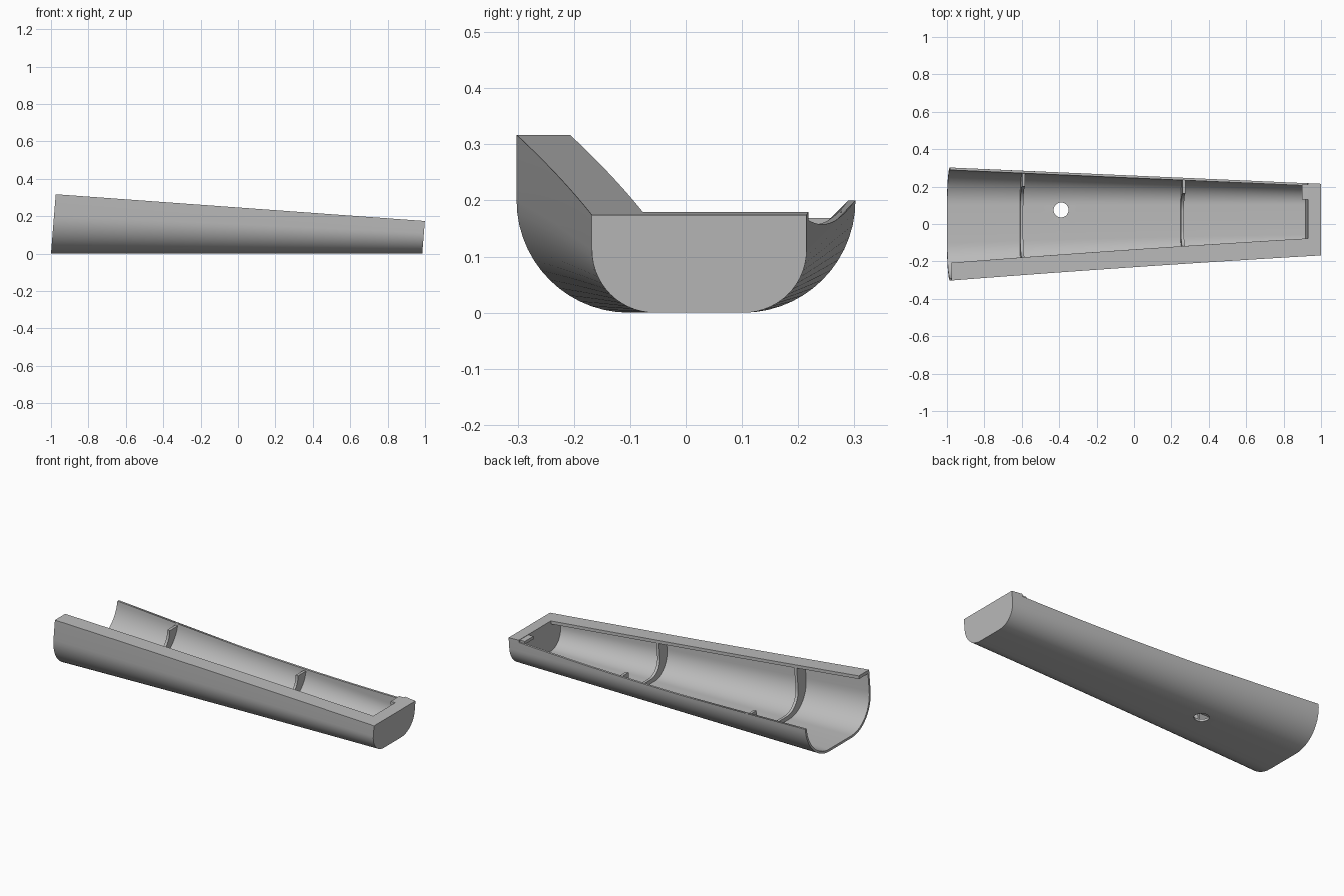
import bpy, bmesh, math

cube = bpy.data.objects.get("Cube")
if cube:
    bpy.data.objects.remove(cube, do_unlink=True)

grey = bpy.data.materials.new("plain_grey")
grey.use_nodes = True
grey.diffuse_color = (0.5, 0.5, 0.5, 1)
grey.node_tree.nodes["Principled BSDF"].inputs["Base Color"].default_value = (0.5, 0.5, 0.5, 1)

WALL = 0.013
FLANGE = 0.018
CAP_START = 0.965


def mix(a, b, t):
    return a + (b - a) * t


# Tapering dimensions along the length, t = 0 wide end, t = 1 narrow end
def front_y(t):
    return mix(-0.302, -0.168, t) + 0.02 * t * (1 - t)


def back_y(t):
    return mix(0.302, 0.215, t)


def radius(t):
    return mix(0.2, 0.112, t)


def front_top(t):
    return mix(0.317, 0.174, t)


def back_top(t):
    return 0.2 - 0.125 * t + 0.092 * t * t


def trough(yf, yb, z0, r, ztf, ztb, n=14):
    """Open U cross-section, from the front rim down and up to the back rim."""
    pts = [(yf, ztf)]
    for cy, start in ((yf + r, math.pi), (yb - r, 1.5 * math.pi)):
        for i in range(n + 1):
            a = start + 0.5 * math.pi * i / n
            pts.append((cy + r * math.cos(a), z0 + r + r * math.sin(a)))
    pts.append((yb, ztb))
    return pts


def inset(t, d, ztf, ztb):
    return trough(front_y(t) + d, back_y(t) - d, d, radius(t) - d, ztf, ztb)


def shell_section(t):
    zf, zb = front_top(t), back_top(t)
    lip = front_y(t) + 0.095
    inner = inset(t, WALL, zf - FLANGE, zb)[::-1]
    return inset(t, 0, zf, zb) + inner + [(lip, zf - FLANGE), (lip, zf)]


def cap_section(t):
    return inset(t, 0, front_top(t), front_top(t))


def rib_section(t):
    zf, zb = front_top(t) - FLANGE / 2, back_top(t) - 0.01
    inner = trough(front_y(t) + 0.09, back_y(t) - 0.085, 0.035,
                   radius(t) * 0.65, zf, zb)
    return inset(t, WALL / 2, zf, zb) + inner[::-1]


def finish(obj):
    obj.data.materials.clear()
    obj.data.materials.append(grey)
    bpy.ops.object.select_all(action="DESELECT")
    obj.select_set(True)
    bpy.context.view_layer.objects.active = obj
    bpy.ops.object.shade_smooth_by_angle(angle=math.radians(30))


def loft(name, section, t0, t1, steps):
    """Closed solid through sections; cuts lean slightly along the length."""
    bm = bmesh.new()
    rings = []
    for i in range(steps + 1):
        t = mix(t0, t1, i / steps)
        rings.append([bm.verts.new((-1 + 1.985 * t + 0.08 * z, y, z))
                      for y, z in section(t)])
    for a, b in zip(rings, rings[1:]):
        for k in range(len(a)):
            j = (k + 1) % len(a)
            bm.faces.new((a[k], a[j], b[j], b[k]))
    bm.faces.new(rings[0][::-1])
    bm.faces.new(rings[-1])
    bmesh.ops.recalc_face_normals(bm, faces=bm.faces)
    mesh = bpy.data.meshes.new(name)
    bm.to_mesh(mesh)
    bm.free()
    obj = bpy.data.objects.new(name, mesh)
    bpy.context.collection.objects.link(obj)
    return obj


# Trough shell with a drain hole through the floor
shell = loft("trough_shell", shell_section, 0, CAP_START, 16)
bpy.ops.mesh.primitive_cylinder_add(vertices=32, radius=0.04, depth=0.1,
                                    location=(-0.39, 0.075, 0))
cutter = bpy.context.object
cutter.hide_render = True
cut = shell.modifiers.new("hole", "BOOLEAN")
cut.operation = "DIFFERENCE"
cut.solver = "EXACT"
cut.object = cutter
bpy.context.view_layer.objects.active = shell
bpy.ops.object.modifier_apply(modifier=cut.name)
bpy.data.objects.remove(cutter, do_unlink=True)
finish(shell)

# Solid narrow end
finish(loft("end_cap", cap_section, CAP_START, 1, 1))

# Stiffening ribs
for label, t in (("wide_rib", 0.2), ("narrow_rib", 0.633)):
    finish(loft(label, rib_section, t - 0.004, t + 0.004, 1))

# Small tab beside the end cap
bpy.ops.mesh.primitive_cube_add(size=1, location=(0.918, 0.17, 0.168))
tab = bpy.context.object
tab.name = "corner_tab"
tab.scale = (0.04, 0.08, 0.018)
bpy.ops.object.transform_apply(location=False, rotation=False, scale=True)
finish(tab)
